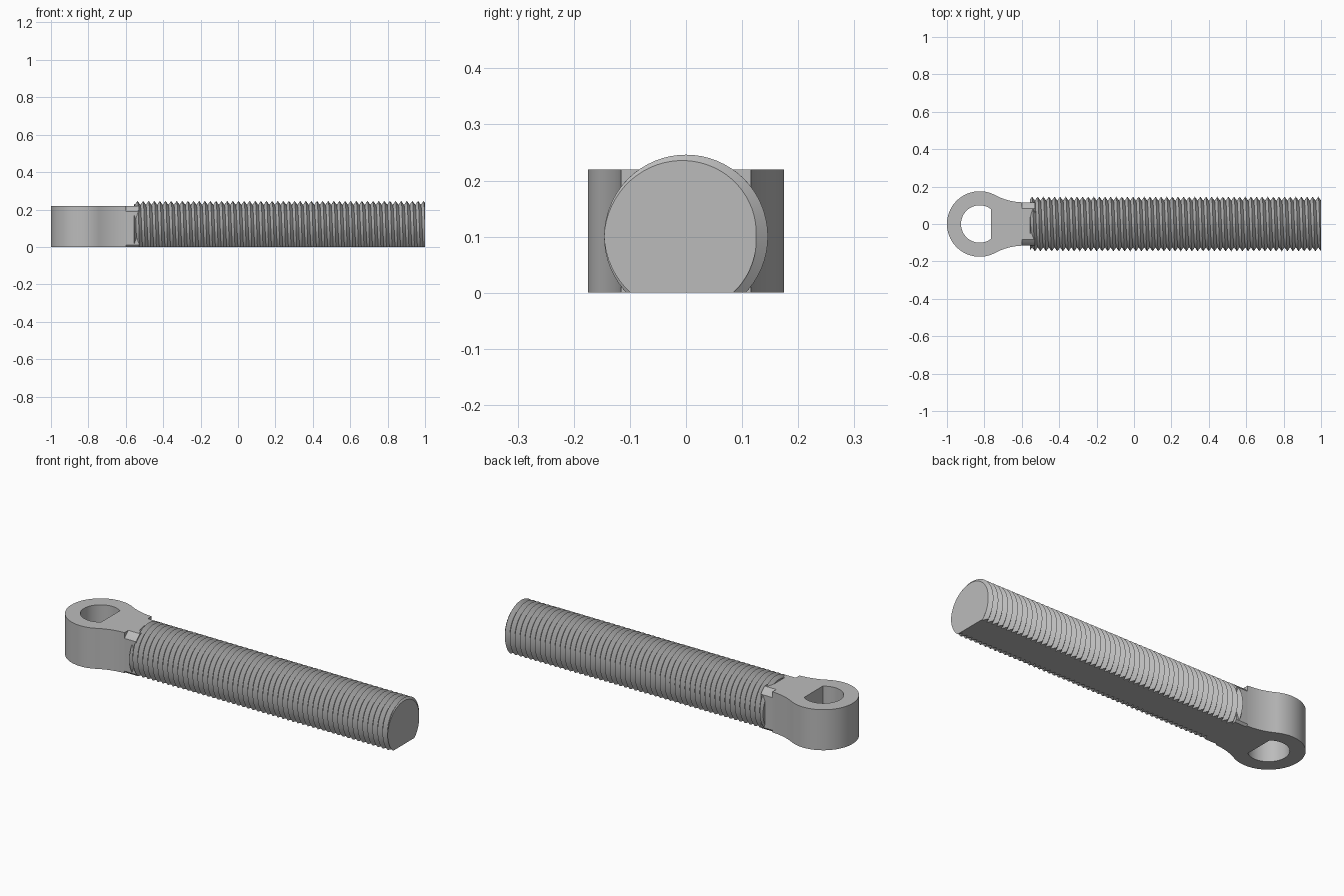
import bpy, bmesh
from math import sin, cos, pi, sqrt, atan2, ceil
from mathutils import Vector

cube = bpy.data.objects.get("Cube")
if cube:
    bpy.data.objects.remove(cube, do_unlink=True)

steel = bpy.data.materials.new("grey steel")
steel.use_nodes = True
GREY = (0.5, 0.5, 0.5, 1)
steel.diffuse_color = GREY
steel.node_tree.nodes["Principled BSDF"].inputs["Base Color"].default_value = GREY

AXIS_Z, CREST, ROOT, PITCH = 0.1, 0.146, 0.125, 0.03
HEIGHT, NECK_W = 0.22, 0.116
NECK_X, NECK_END = -0.6, -0.53


def finish(bm, name):
    bmesh.ops.recalc_face_normals(bm, faces=bm.faces)
    mesh = bpy.data.meshes.new(name)
    bm.to_mesh(mesh)
    bm.free()
    mesh.materials.append(steel)
    ob = bpy.data.objects.new(name, mesh)
    bpy.context.collection.objects.link(ob)
    bpy.ops.object.select_all(action='DESELECT')
    ob.select_set(True)
    bpy.context.view_layer.objects.active = ob
    bpy.ops.object.shade_smooth_by_angle(angle=pi / 6)
    return ob


def arc(cx, cy, r, a0, a1, n):
    return [(cx + r * cos(a0 + (a1 - a0) * i / n),
             cy + r * sin(a0 + (a1 - a0) * i / n)) for i in range(n + 1)]


def extrude_loops(loops, name, vector, place):
    """Fill closed loops (inner ones become holes) and extrude them."""
    bm = bmesh.new()
    edges = []
    for pts in loops:
        vs = [bm.verts.new(place(*p)) for p in pts]
        edges += [bm.edges.new((a, b)) for a, b in zip(vs, vs[1:] + vs[:1])]
    bmesh.ops.triangle_fill(bm, edges=edges, use_beauty=True)
    new = bmesh.ops.extrude_face_region(bm, geom=bm.faces[:], use_keep_orig=True)
    moved = [g for g in new["geom"] if isinstance(g, bmesh.types.BMVert)]
    bmesh.ops.translate(bm, verts=moved, vec=vector)
    return finish(bm, name)


# Eye: round head flowing through concave fillets into the neck, D-shaped hole
EYE_X, EYE_R, HOLE_R = -0.825, 0.175, 0.1
fx = -0.59
dx = fx - EYE_X
fr = (dx ** 2 + NECK_W ** 2 - EYE_R ** 2) / (2 * (EYE_R - NECK_W))
tangent = atan2(NECK_W + fr, dx)
half = arc(EYE_X, 0, EYE_R, pi, tangent, 32)
half += arc(fx, NECK_W + fr, fr, tangent + pi, 1.5 * pi, 12)[1:-1]
half.append((NECK_X, NECK_W))
outline = half + [(x, -y) for x, y in reversed(half[1:])]
flat = atan2(sqrt(HOLE_R ** 2 - 0.06 ** 2), 0.06)
hole = arc(EYE_X, 0, HOLE_R, flat, 2 * pi - flat, 40)
extrude_loops([outline, hole], "eye_head", Vector((0, 0, HEIGHT)),
              lambda x, y: (x, y, 0))

# Neck: the head's section rounded off by the rod's outer cylinder
top_a = atan2(HEIGHT - AXIS_Z, sqrt(CREST ** 2 - (HEIGHT - AXIS_Z) ** 2))
side_a = atan2(sqrt(CREST ** 2 - NECK_W ** 2), NECK_W)
low_a = atan2(AXIS_Z, sqrt(CREST ** 2 - AXIS_Z ** 2))
side = arc(0, AXIS_Z, CREST, -low_a, -side_a, 3)
side += arc(0, AXIS_Z, CREST, side_a, top_a, 4)
section = side + [(-y, z) for y, z in reversed(side)]
extrude_loops([section], "neck", Vector((NECK_END - NECK_X, 0, 0)),
              lambda y, z: (NECK_X, y, z))

# Threaded rod: one helical ridge, trimmed at both ends and flat underneath
SEG, START, END = 64, -0.555, 1.0
bm = bmesh.new()
turns = ceil((END - START) / PITCH) + 4
first = END - PITCH * (turns - 1.5)
crest, root = [], []
for k in range(turns * SEG + 1):
    a = 2 * pi * k / SEG
    x = first + PITCH * k / SEG
    for ring, r, shift in ((crest, CREST, 0), (root, ROOT, PITCH / 2)):
        ring.append(bm.verts.new((x + shift, r * cos(a), AXIS_Z + r * sin(a))))
for k in range(turns * SEG):
    bm.faces.new((crest[k], crest[k + 1], root[k + 1], root[k]))
    if k + 1 + SEG < len(crest):
        bm.faces.new((root[k], root[k + 1], crest[k + 1 + SEG], crest[k + SEG]))

for point, normal in (((START, 0, 0), (-1, 0, 0)), ((END, 0, 0), (1, 0, 0)),
                      ((0, 0, 0), (0, 0, -1))):
    cut = bmesh.ops.bisect_plane(bm, geom=bm.verts[:] + bm.edges[:] + bm.faces[:],
                                 dist=1e-6, plane_co=point, plane_no=normal,
                                 clear_outer=True)
    rim = [e for e in cut["geom_cut"]
           if isinstance(e, bmesh.types.BMEdge) and e.is_boundary]
    bmesh.ops.triangle_fill(bm, edges=rim, use_beauty=True, normal=normal)
finish(bm, "threaded_rod")
